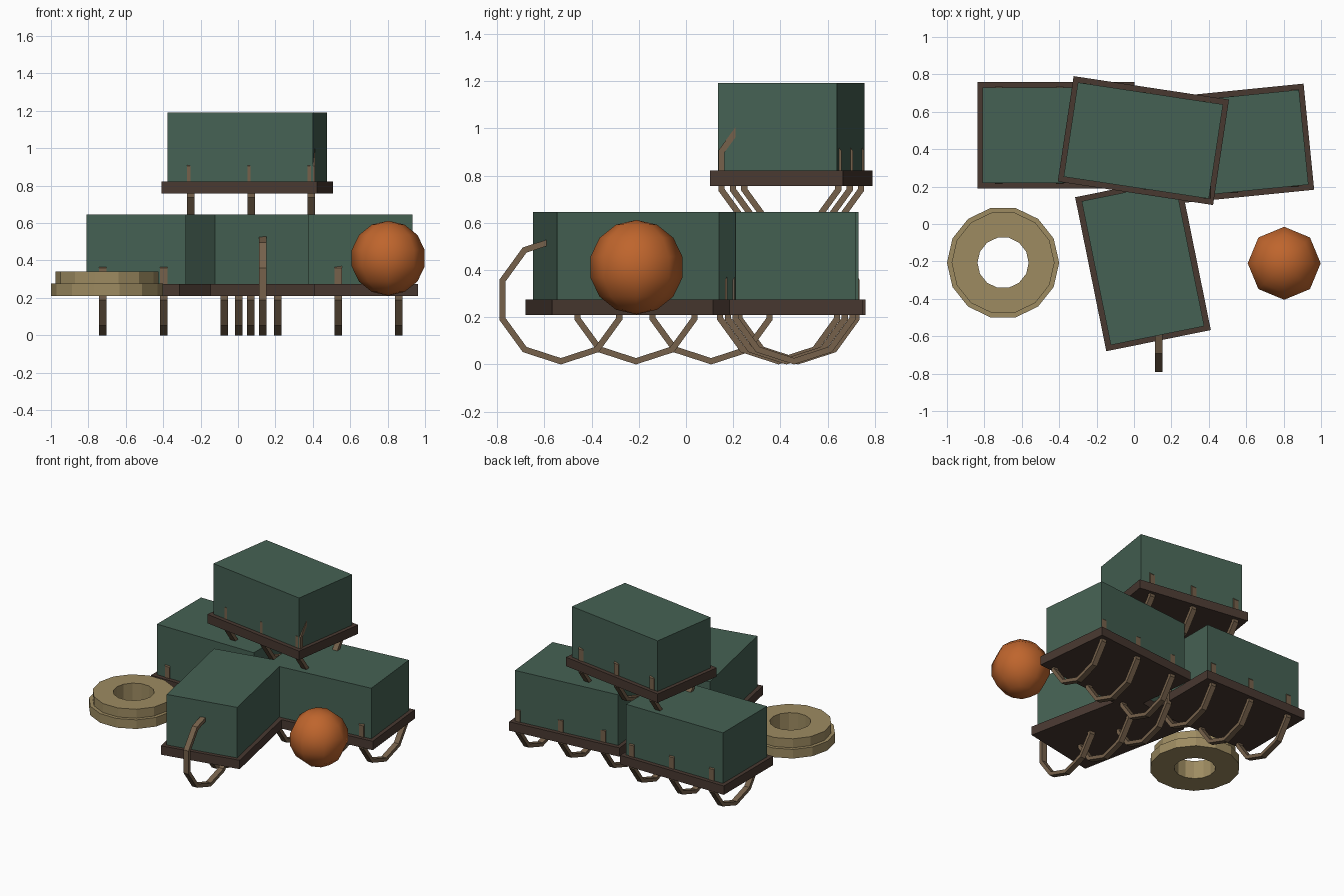
import bpy, bmesh, math
from mathutils import Matrix, Vector

if "Cube" in bpy.data.objects:
    bpy.data.objects.remove(bpy.data.objects["Cube"])


def material(name, rgb):
    m = bpy.data.materials.new(name)
    m.diffuse_color = (*rgb, 1)
    m.use_nodes = True
    m.node_tree.nodes["Principled BSDF"].inputs["Base Color"].default_value = m.diffuse_color
    return m


NET = material("green_net", (0.06, 0.12, 0.087))
WOOD = material("dark_wood", (0.065, 0.04, 0.03))
BOW = material("bent_wood", (0.18, 0.12, 0.07))
ORANGE = material("orange_float", (0.52, 0.13, 0.026))
ROPE = material("rope", (0.34, 0.26, 0.12))


def finish(bm, name, mat):
    bmesh.ops.recalc_face_normals(bm, faces=bm.faces)
    me = bpy.data.meshes.new(name)
    bm.to_mesh(me)
    bm.free()
    ob = bpy.data.objects.new(name, me)
    bpy.context.collection.objects.link(ob)
    me.materials.append(mat)
    return ob


def box(name, size, loc, turn, mat):
    bm = bmesh.new()
    bmesh.ops.create_cube(bm, size=1)
    bmesh.ops.scale(bm, vec=size, verts=bm.verts)
    ob = finish(bm, name, mat)
    ob.location = loc
    ob.rotation_euler.z = turn
    return ob


def ring(name, sides, inner, outer, width, loc, mat, upright=False):
    # rectangular section swept round z, or round x when upright
    bm = bmesh.new()
    h = width / 2
    loops = []
    for i in range(sides):
        a = math.tau * i / sides
        loops.append([bm.verts.new((r * math.cos(a), r * math.sin(a), z))
                      for r, z in ((inner, -h), (outer, -h), (outer, h), (inner, h))])
    for i, p in enumerate(loops):
        q = loops[(i + 1) % sides]
        for j in range(4):
            k = (j + 1) % 4
            bm.faces.new((p[j], q[j], q[k], p[k]))
    if upright:
        bm.transform(Matrix.Rotation(math.pi / 2, 4, 'Y'))
    ob = finish(bm, name, mat)
    ob.location = loc
    return ob


def trap(name, x, y, z, turn):
    # slatted base, netted body and three bent bows
    box(name + "_base", (0.84, 0.57, 0.065), (x, y, z + 0.2425), turn, WOOD)
    box(name + "_body", (0.785, 0.51, 0.375), (x, y, z + 0.4575), turn, NET)
    for i in (-1, 0, 1):
        p = Vector((0.325 * i * math.cos(turn), 0.325 * i * math.sin(turn), 0))
        ring(f"{name}_bow_{i + 2}", 10, 0.247, 0.274, 0.04,
             p + Vector((x + 0.02, y, z + 0.274)), BOW, upright=True)


# stack of traps
trap("left_trap", -0.418, 0.475, 0, 0)
trap("right_trap", 0.517, 0.425, 0, 0.1)
trap("front_trap", 0.048, -0.212, 0, math.pi / 2 + 0.2)
trap("top_trap", 0.05, 0.446, 0.547, -0.15)

# rope coil in two layers
ring("rope_coil_lower", 14, 0.137, 0.30, 0.067, (-0.70, -0.207, 0.2425), ROPE)
ring("rope_coil_upper", 14, 0.137, 0.275, 0.067, (-0.70, -0.207, 0.3085), ROPE)

# float
bm = bmesh.new()
bmesh.ops.create_uvsphere(bm, u_segments=8, v_segments=7, radius=0.2)
for f in bm.faces:
    f.smooth = True
buoy = finish(bm, "float_buoy", ORANGE)
buoy.location = (0.803, -0.21, 0.412)
